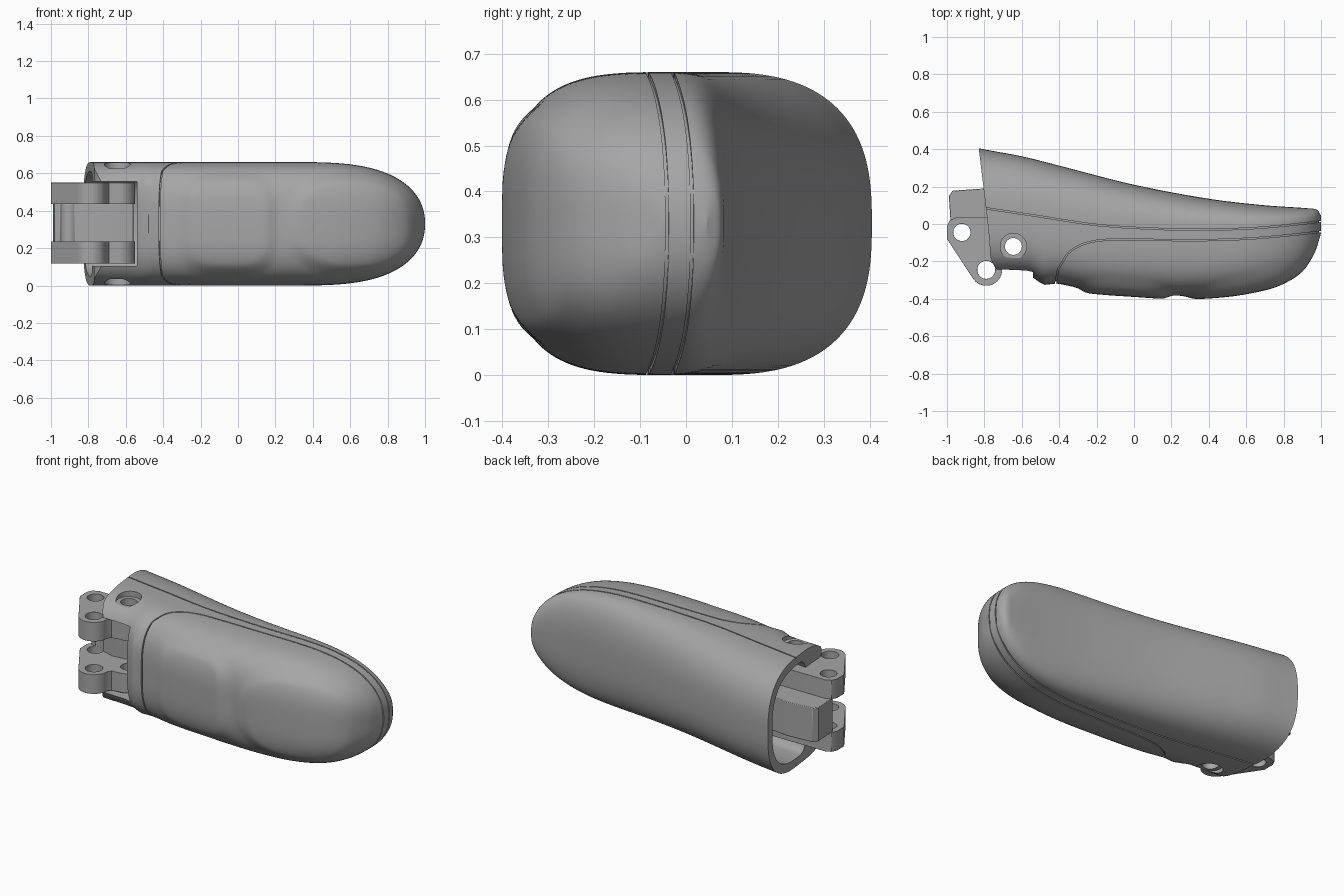
import bpy, bmesh, math
from mathutils import Vector

if "Cube" in bpy.data.objects:
    bpy.data.objects.remove(bpy.data.objects["Cube"], do_unlink=True)

grey = bpy.data.materials.new("satin grey")
grey.use_nodes = True
COLOUR = (0.38, 0.38, 0.38, 1)
grey.diffuse_color = COLOUR
grey.node_tree.nodes["Principled BSDF"].inputs["Base Color"].default_value = COLOUR

MID = 0.33      # half height of the handle and height of its axis
GAP = 0.0035    # half width of the seams

# Plan outlines (x, y)
BACK = [(-1.1, .47), (-.83, .405), (-.6, .362), (-.4, .312), (0, .21), (.4, .135),
        (.7, .1), (.93, .084), (.98, .075), (1, .045)]
FRONT = [(-1.1, -.28), (-.56, -.28), (-.48, -.325), (-.42, -.318), (-.25, -.35), (0, -.37),
         (.25, -.383), (.5, -.37), (.7, -.335), (.8, -.3), (.9, -.235), (.97, -.14), (1, -.05)]
SEAM_BACK = [(-1.1, .13), (-.8, .085), (-.5, .04), (-.2, -.005), (.1, -.025), (.4, -.03),
             (.7, -.018), (1.1, .025)]
SEAM_FRONT = [(-.422, -.6), (-.42, -.32), (-.405, -.24), (-.36, -.165), (-.29, -.115), (-.2, -.09),
              (-.1, -.084), (.4, -.086), (.7, -.072), (1.1, -.03)]


def sample(pts, x):
    """Smooth interpolation through the points."""
    i = max(0, min(len(pts) - 2, sum(p[0] <= x for p in pts) - 1))

    def slope(k):
        a, b = pts[max(k - 1, 0)], pts[min(k + 1, len(pts) - 1)]
        return (b[1] - a[1]) / (b[0] - a[0])
    (x0, y0), (x1, y1) = pts[i], pts[i + 1]
    d = x1 - x0
    t = (x - x0) / d
    return ((1 + 2 * t) * (1 - t) ** 2 * y0 + t * (1 - t) ** 2 * d * slope(i)
            + t * t * (3 - 2 * t) * y1 + t * t * (t - 1) * d * slope(i + 1))


def pad(x, z, cx, a, b, power):
    """Soft-edged mask of a raised finger pad."""
    r = (abs((x - cx) / a) ** power + abs((z - MID) / b) ** power) ** (1 / power)
    t = max(0, min(1, (1.15 - r) / 0.3))
    return t * t * (3 - 2 * t)


def finish(bm, name):
    bmesh.ops.recalc_face_normals(bm, faces=bm.faces)
    me = bpy.data.meshes.new(name)
    bm.to_mesh(me)
    bm.free()
    me.materials.append(grey)
    ob = bpy.data.objects.new(name, me)
    bpy.context.scene.collection.objects.link(ob)
    return ob


def loft(name, inset=0.0, x_end=1.0, cavity=False, rings=100, sides=128):
    """Handle volume: two half superellipses swept along x."""
    bm = bmesh.new()
    previous = first = None
    for i in range(rings + 1):
        x = -1.05 + (x_end + 1.05) * math.sin(i / rings * math.pi / 2)
        u = max(0, (x - .3) / .7)
        h = MID * max(0, 1 - u ** 3) ** .4545
        h = max(h - inset, .003)
        mid = sample(SEAM_BACK, x) * .8 - .01
        back = max(sample(BACK, x) - mid - inset, .003)
        front = .1 if cavity else max(mid - sample(FRONT, x) - inset, .003)
        ring = []
        for k in range(sides):
            a = 2 * math.pi * (k + .5) / sides
            c, s = math.cos(a), math.sin(a)
            n = 2.7 if c > 0 else 3.3
            w = back if c > 0 else front
            y = mid + math.copysign(w * abs(c) ** (2 / n), c)
            z = MID + math.copysign(h * abs(s) ** (2 / n), s)
            if c < 0 and not cavity:
                mask = pad(x, z, -.05, .23, .25, 4) + pad(x, z, .62, .33, .25, 2.6)
                y -= .02 * mask * min(1, -2 * c)
            ring.append(bm.verts.new((x, y, z)))
        if previous:
            for k in range(sides):
                j = (k + 1) % sides
                bm.faces.new((previous[k], previous[j], ring[j], ring[k]))
        first = first or ring
        previous = ring
    bm.faces.new(first)
    bm.faces.new(previous[::-1])
    return finish(bm, name)


def prism(name, outline, z0, z1):
    bm = bmesh.new()
    low = [bm.verts.new((x, y, z0)) for x, y in outline]
    high = [bm.verts.new((x, y, z1)) for x, y in outline]
    bm.faces.new(low[::-1])
    bm.faces.new(high)
    for k in range(len(low)):
        j = (k + 1) % len(low)
        bm.faces.new((low[k], low[j], high[j], high[k]))
    return finish(bm, name)


def arc(centre, r, start=0, end=360, n=40):
    steps = [math.radians(start + (end - start) * k / n) for k in range(n + (end - start < 360))]
    return [(centre[0] + r * math.cos(a), centre[1] + r * math.sin(a)) for a in steps]


def boolean(ob, cutter, operation="DIFFERENCE"):
    mod = ob.modifiers.new("cut", "BOOLEAN")
    mod.object, mod.operation, mod.solver = cutter, operation, "EXACT"
    bpy.context.view_layer.objects.active = ob
    bpy.ops.object.modifier_apply(modifier=mod.name)


def smooth(ob, angle=30):
    bpy.ops.object.select_all(action="DESELECT")
    ob.select_set(True)
    bpy.context.view_layer.objects.active = ob
    bpy.ops.object.shade_smooth_by_angle(angle=math.radians(angle))


def seam(path, shift):
    """Densely sampled seam, moved sideways by shift."""
    pts = []
    for (xa, ya), (xb, yb) in zip(path, path[1:]):
        for k in range(6):
            x = xa + (xb - xa) * k / 6
            steep = yb - ya > abs(xb - xa)
            pts.append(Vector((x, ya + (yb - ya) * k / 6 if steep else sample(path, x))))
    pts.append(Vector(path[-1]))
    out = []
    for k, p in enumerate(pts):
        d = (pts[min(k + 1, len(pts) - 1)] - pts[max(k - 1, 0)]).normalized()
        out.append(tuple(p + Vector((-d.y, d.x)) * shift))
    return out


# Cutters for the open end, the hollow, the slot and the pivot hole
PIVOT, LINK_A, LINK_B = (-.645, -.12), (-.92, -.045), (-.79, -.245)
end_line = [(-1.3, .7), (-.838, .7), (-.83, .405), (-.785, .03), (-.772, -.1)]
corner = arc((-.64, -.15), .13, 180, 262, 12)
cutters = [
    prism("end_cutter", end_line + corner + [(-.655, -.7), (-1.3, -.7)], -.2, .9),
    loft("hollow_cutter", .05, -.54, True, 30),
    prism("slot_cutter", [(-1.3, -.7), (-.54, -.7), (-.54, .12), (-1.3, .12)], .105, .555),
    prism("pivot_cutter", arc(PIVOT, .045), -.2, .9),
    prism("lower_bore_cutter", arc(PIVOT, .07), -.2, .035),
    prism("upper_bore_cutter", arc(PIVOT, .07), .625, .9),
]

# Handle: back shell, middle band and front grip, parted by narrow seams
regions = {
    "back_shell": seam(SEAM_BACK, GAP) + [(1.1, .9), (-1.1, .9)],
    "middle_band": seam(SEAM_BACK, -GAP) + seam(SEAM_FRONT, GAP)[::-1] + [(-1.1, -.6)],
    "front_grip": seam(SEAM_FRONT, -GAP) + [(1.1, -.6)],
}
for name, outline in regions.items():
    part = loft(name)
    region = prism("region_cutter", outline, -.3, 1)
    boolean(part, region, "INTERSECT")
    bpy.data.objects.remove(region, do_unlink=True)
    for cutter in cutters:
        boolean(part, cutter)
    smooth(part)

# Core that closes the bottom of the seams
core = loft("handle_core", .01, .99)
for cutter in cutters:
    boolean(core, cutter)
smooth(core)

# Hinge: two lugs joined by a central tongue
lug = ([(-1, -.08), (-1, -.01), (-.985, .02), (-.95, .035), (-.6, .035)]
       + arc(PIVOT, .095, 60, -90, 16) + [(-.69, -.22)]
       + arc(LINK_B, .085, 0, -150, 16))
tongue = [(-.98, .0), (-.99, .15), (-.97, .178), (-.8, .19), (-.56, .16), (-.56, -.03), (-.8, -.06)]
hinge_holes = [prism("hinge_cutter", arc(c, r), -.2, .9)
               for c, r in ((PIVOT, .045), (LINK_A, .046), (LINK_B, .048))]
for name, outline, z0, z1 in (("lower_hinge_lug", lug, .118, .235),
                              ("upper_hinge_lug", lug, .435, .55),
                              ("hinge_tongue", tongue, .232, .438)):
    part = prism(name, outline, z0, z1)
    for hole in hinge_holes[:2 if name == "hinge_tongue" else 3]:
        boolean(part, hole)
    bevel = part.modifiers.new("soft edges", "BEVEL")
    bevel.width, bevel.segments = .006, 2
    bevel.limit_method, bevel.angle_limit = "ANGLE", math.radians(40)
    smooth(part)

for cutter in cutters + hinge_holes:
    bpy.data.objects.remove(cutter, do_unlink=True)
